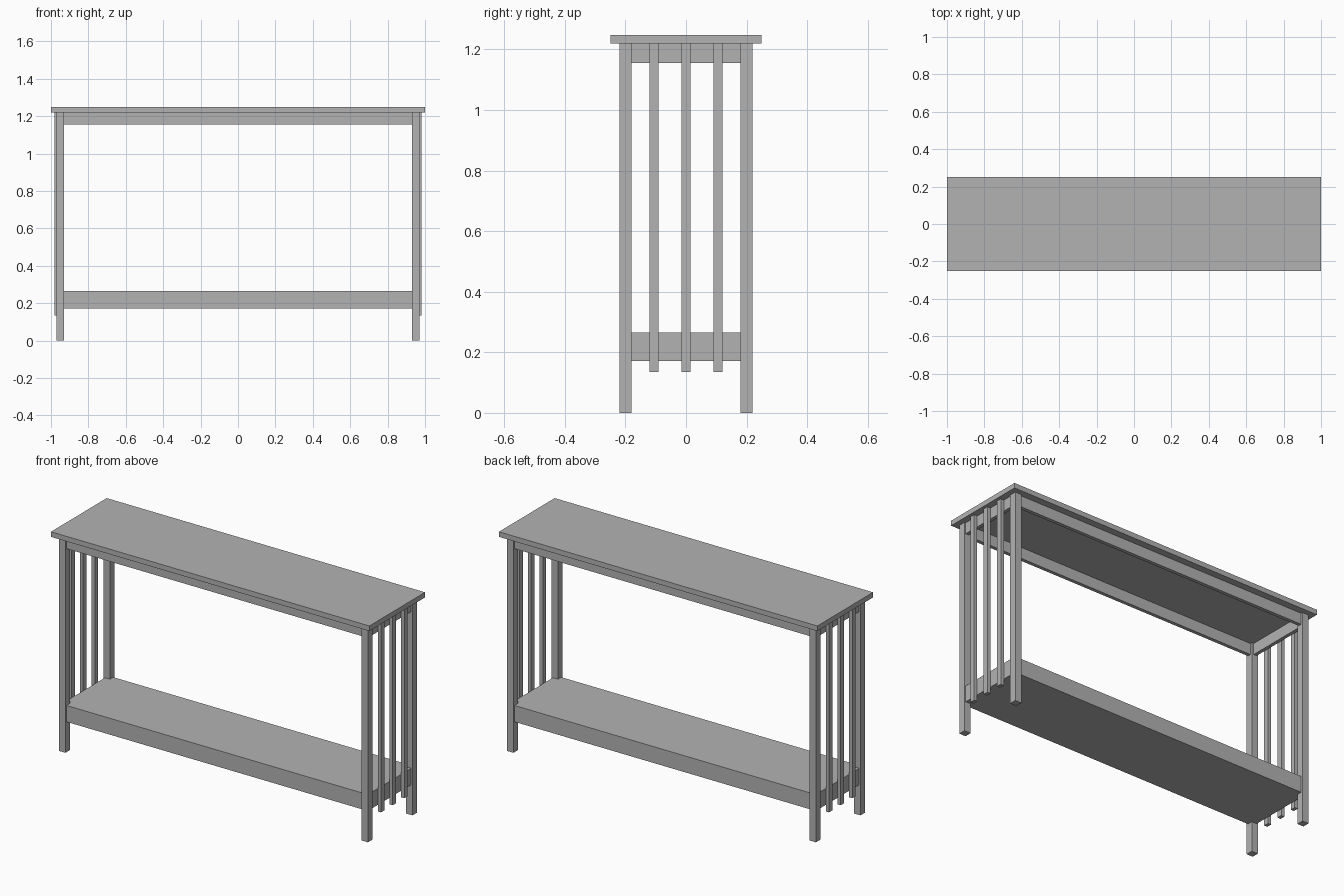
import bpy
import bmesh
from mathutils import Vector

cube = bpy.data.objects.get("Cube")
if cube:
    bpy.data.objects.remove(cube, do_unlink=True)

# Single plain grey finish
grey = bpy.data.materials.new("plain_grey")
grey.use_nodes = True
colour = (0.45, 0.45, 0.45, 1)
grey.diffuse_color = colour
grey.node_tree.nodes["Principled BSDF"].inputs["Base Color"].default_value = colour


def box(name, low, high):
    """Flat-faced box between two opposite corners."""
    low, high = Vector(low), Vector(high)
    bm = bmesh.new()
    bmesh.ops.create_cube(bm, size=1)
    bmesh.ops.scale(bm, vec=high - low, verts=bm.verts)
    mesh = bpy.data.meshes.new(name)
    bm.to_mesh(mesh)
    bm.free()
    mesh.materials.append(grey)
    obj = bpy.data.objects.new(name, mesh)
    obj.location = (low + high) / 2
    bpy.context.collection.objects.link(obj)
    return obj


def mirrored(name, low, high, sx=1, sy=1):
    """Box flipped to the chosen side of the centre planes."""
    xs = sorted((low[0] * sx, high[0] * sx))
    ys = sorted((low[1] * sy, high[1] * sy))
    return box(name, (xs[0], ys[0], low[2]), (xs[1], ys[1], high[2]))


TOP_Z, UNDER_Z = 1.248, 1.219
APRON_Z = 1.155
END_X, EDGE_Y = 0.962, 0.21     # outer faces of the apron and shelf
BOARD = 0.02                    # apron and slat thickness

# Table top and lower shelf
box("table_top", (-1, -0.25, UNDER_Z), (1, 0.25, TOP_Z))
box("lower_shelf", (-END_X, -EDGE_Y, 0.172), (END_X, EDGE_Y, 0.265))

sides = (("right", -1), ("left", 1))
depths = (("front", -1), ("back", 1))

# Long apron rails
for depth, sy in depths:
    mirrored(f"{depth}_apron", (-END_X, EDGE_Y - BOARD, APRON_Z),
             (END_X, EDGE_Y, UNDER_Z), sy=sy)

for side, sx in sides:
    # Short apron rail
    mirrored(f"{side}_apron", (END_X - BOARD, BOARD - EDGE_Y, APRON_Z),
             (END_X, EDGE_Y - BOARD, UNDER_Z), sx=sx)
    # Square legs
    for depth, sy in depths:
        mirrored(f"{depth}_{side}_leg", (0.93, 0.18, 0),
                 (0.97, 0.22, UNDER_Z), sx, sy)
    # Three vertical slats on the outside of each end
    for place, y in (("front", -0.105), ("middle", 0), ("back", 0.105)):
        mirrored(f"{side}_{place}_slat", (END_X, y - 0.015, 0.135),
                 (END_X + BOARD, y + 0.015, UNDER_Z), sx=sx)
